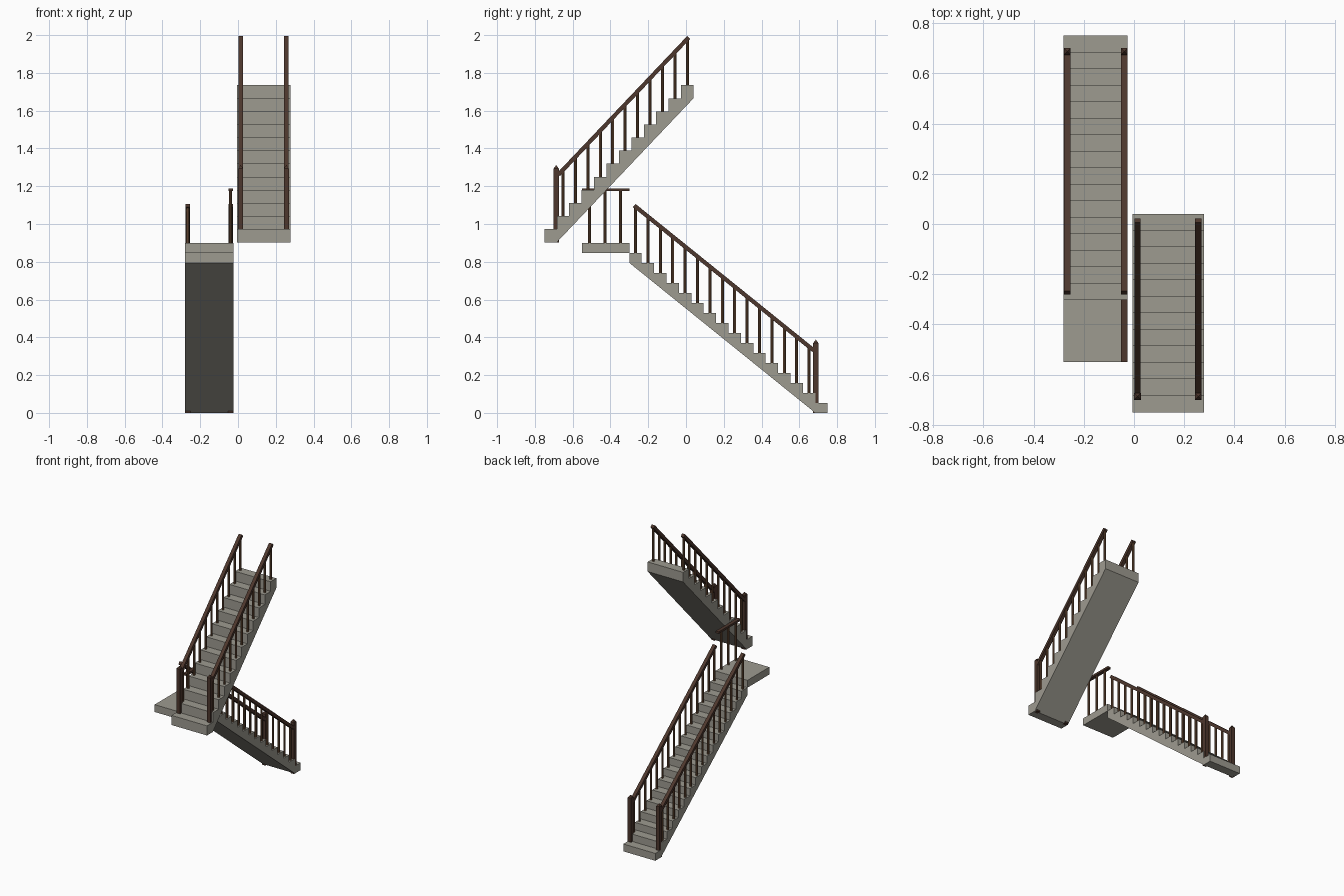
import bpy, bmesh, math
from mathutils import Vector, Matrix

if "Cube" in bpy.data.objects:
    bpy.data.objects.remove(bpy.data.objects["Cube"])


def material(name, rgb):
    m = bpy.data.materials.new(name)
    m.diffuse_color = (*rgb, 1)
    m.use_nodes = True
    m.node_tree.nodes["Principled BSDF"].inputs["Base Color"].default_value = m.diffuse_color
    return m


STONE = material("warm grey concrete", (0.34, 0.325, 0.28))
DARK = material("dark brown wood", (0.075, 0.038, 0.026))
BROWN = material("mid brown wood", (0.17, 0.085, 0.043))


def finish(name, bm, mat):
    bmesh.ops.recalc_face_normals(bm, faces=bm.faces[:])
    me = bpy.data.meshes.new(name)
    bm.to_mesh(me)
    bm.free()
    me.materials.append(mat)
    ob = bpy.data.objects.new(name, me)
    bpy.context.collection.objects.link(ob)
    return ob


def add_box(bm, centre, size, tilt=0.0):
    mat = (Matrix.Translation(centre) @ Matrix.Rotation(tilt, 4, 'X')
           @ Matrix.Diagonal((*size, 1)))
    bmesh.ops.create_cube(bm, size=1, matrix=mat)


def add_baluster(bm, x, y, z0, z1):
    bmesh.ops.create_cone(bm, cap_ends=True, segments=8, radius1=0.008, radius2=0.008,
                          depth=z1 - z0, matrix=Matrix.Translation((x, y, (z0 + z1) / 2)))


def flight(name, x0, x1, y0, direction, z0, n, run, rise, rail_xs, newel_top):
    # Stepped profile with a sloping underside, extruded across the width
    prof = [(0, 0)]
    for i in range(n):
        prof += [(i * run, (i + 1) * rise), ((i + 1) * run, (i + 1) * rise)]
    prof += [(n * run, (n - 1) * rise), (run, 0)]
    bm = bmesh.new()
    face = bm.faces.new([bm.verts.new((x0, y0 + direction * u, z0 + v)) for u, v in prof])
    ext = bmesh.ops.extrude_face_region(bm, geom=[face])
    verts = [g for g in ext["geom"] if isinstance(g, bmesh.types.BMVert)]
    bmesh.ops.translate(bm, verts=verts, vec=(x1 - x0, 0, 0))
    finish(name + "_steps", bm, STONE)

    rails, posts, newels = bmesh.new(), bmesh.new(), bmesh.new()
    slope = rise / run
    for x in rail_xs:
        # One baluster in the middle of every step after the first
        for i in range(1, n):
            top = z0 + (i + 1) * rise
            add_baluster(posts, x, y0 + direction * (i + 0.5) * run, top, top + 0.243)
        # Sloping handrail from the newel to just past the last baluster
        ua, ub = run * 1.0 + 0.008, (n - 0.5) * run + 0.007
        zrail = lambda u: z0 + (u / run + 0.5) * rise + 0.245
        a = Vector((x, y0 + direction * ua, zrail(ua)))
        b = Vector((x, y0 + direction * ub, zrail(ub)))
        add_box(rails, (a + b) / 2, (0.025, (b - a).length, 0.022),
                direction * math.atan(slope))
        # Newel post with a pyramid cap
        ny = y0 + direction * 0.063
        add_box(newels, (x, ny, (z0 + newel_top) / 2), (0.027, 0.027, newel_top - z0))
        bmesh.ops.create_cone(newels, cap_ends=True, segments=4, radius1=0.0191, radius2=0,
                              depth=0.018, matrix=Matrix.Translation((x, ny, newel_top + 0.009))
                              @ Matrix.Rotation(math.pi / 4, 4, 'Z'))
    finish(name + "_handrails", rails, DARK)
    finish(name + "_balusters", posts, BROWN)
    finish(name + "_newel_posts", newels, DARK)


RISE = 0.9 / 17
flight("lower_flight", -0.28, -0.025, 0.75, -1, 0.0, 16, 1.05 / 16, RISE,
       (-0.266, -0.039), 0.37)
flight("upper_flight", -0.005, 0.278, -0.75, 1, 0.903, 12, 0.79 / 12, 0.832 / 12,
       (0.014, 0.256), 1.294)

# Landing slab with its level rail on the inner side
bm = bmesh.new()
add_box(bm, (-0.1525, -0.425, 0.9 - RISE / 2), (0.255, 0.25, RISE))
finish("landing_slab", bm, STONE)
bm = bmesh.new()
add_box(bm, (-0.039, -0.425, 1.181), (0.025, 0.25, 0.015))
finish("landing_handrail", bm, DARK)
bm = bmesh.new()
for y in (-0.51, -0.428, -0.346):
    add_baluster(bm, -0.039, y, 0.9, 1.176)
finish("landing_balusters", bm, BROWN)
